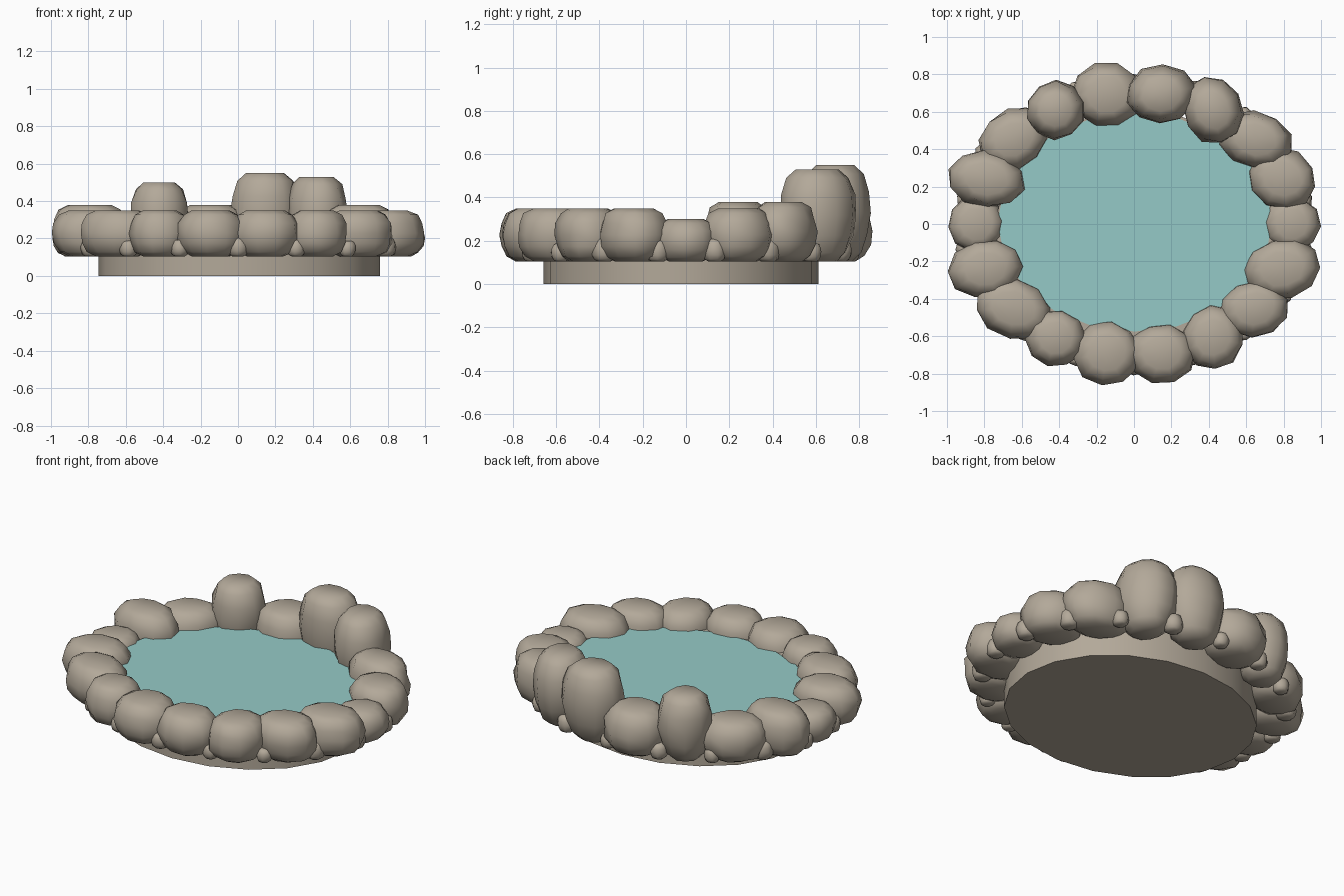
import bpy, bmesh, math, random
from mathutils import Vector, Matrix

random.seed(4)
cube = bpy.data.objects.get("Cube")
if cube:
    bpy.data.objects.remove(cube)


def material(name, rgb):
    m = bpy.data.materials.new(name)
    m.use_nodes = True
    m.diffuse_color = (*rgb, 1)
    m.node_tree.nodes["Principled BSDF"].inputs["Base Color"].default_value = (*rgb, 1)
    return m


STONE = material("warm_grey_stone", (0.45, 0.395, 0.32))
WATER = material("pale_teal_water", (0.30, 0.59, 0.57))


def finish(name, bm, mat, smooth_angle):
    mesh = bpy.data.meshes.new(name)
    bm.to_mesh(mesh)
    bm.free()
    mesh.materials.append(mat)
    ob = bpy.data.objects.new(name, mesh)
    bpy.context.collection.objects.link(ob)
    bpy.ops.object.select_all(action="DESELECT")
    ob.select_set(True)
    bpy.context.view_layer.objects.active = ob
    bpy.ops.object.shade_smooth_by_angle(angle=math.radians(smooth_angle))


def boulder(name, x, y, rx, ry, bottom, top, turn=0.0, taper=0.0, segments=10):
    """Full-shouldered rock with a flattened crown and base and an uneven outline."""
    bm = bmesh.new()
    bmesh.ops.create_uvsphere(bm, u_segments=segments, v_segments=8, radius=1)
    half = (top - bottom) / 2
    spin = Matrix.Rotation(math.radians(turn), 3, "Z")
    offset = Matrix.Rotation(random.uniform(0, 1), 3, "Z")
    for v in bm.verts:
        p = offset @ v.co
        z = max(-1, min(1, p.z * 1.15))
        flat = math.hypot(p.x, p.y)
        fullness = flat ** -0.38 if flat > 0.01 else 1
        fullness *= random.uniform(0.98, 1.07) * (1 + taper * min(z, 0))
        v.co = spin @ Vector((p.x * rx * fullness, p.y * ry * fullness, 0))
        v.co += Vector((x, y, bottom + half * (1 + z)))
    finish(name, bm, STONE, 80)


def disc(name, cx, cy, rx, ry, z0, z1, mat):
    """Elliptical slab from z0 to z1."""
    bm = bmesh.new()
    bmesh.ops.create_cone(bm, cap_ends=True, segments=20, radius1=1, radius2=1, depth=1)
    for v in bm.verts:
        v.co = Vector((cx + v.co.x * rx, cy + v.co.y * ry, z0 + (v.co.z + 0.5) * (z1 - z0)))
    finish(name, bm, mat, 40)


# Basin and water surface
disc("basin", 0.007, -0.023, 0.752, 0.635, 0, 0.25, STONE)
disc("water", 0.005, 0.01, 0.735, 0.585, 0.251, 0.258, WATER)

# Rim boulders every 20 degrees from +x: half width, half depth, top, turn
RIM = [
    (.15, .145, .30, 0), (.185, .16, .35, -20), (.20, .145, .38, -15),
    (.158, .18, .53, 20), (.185, .155, .55, 0), (.185, .17, .38, 0),
    (.155, .155, .50, 0), (.19, .155, .35, 30), (.205, .15, .38, -8),
    (.15, .15, .30, 0), (.195, .155, .35, 10), (.21, .155, .35, -20),
    (.16, .15, .35, -15), (.18, .17, .35, 0), (.18, .155, .35, 0),
    (.16, .17, .35, -20), (.185, .15, .35, 8), (.205, .16, .35, 12),
]
for i, (rx, ry, top, turn) in enumerate(RIM):
    a = math.radians(20 * i)
    boulder(f"rim_boulder_{i + 1}", 0.842 * math.cos(a), 0.702 * math.sin(a),
            rx, ry, 0.105, top, turn, taper=0.12 if top > 0.45 else 0.0)

# Small pebbles tucked in the outer gaps
for i in range(18):
    a = math.radians(20 * i + 10)
    r = random.uniform(0.045, 0.062)
    boulder(f"gap_pebble_{i + 1}", 0.91 * math.cos(a), 0.755 * math.sin(a),
            r, r, 0.105, 0.105 + r * 1.8, segments=8)
